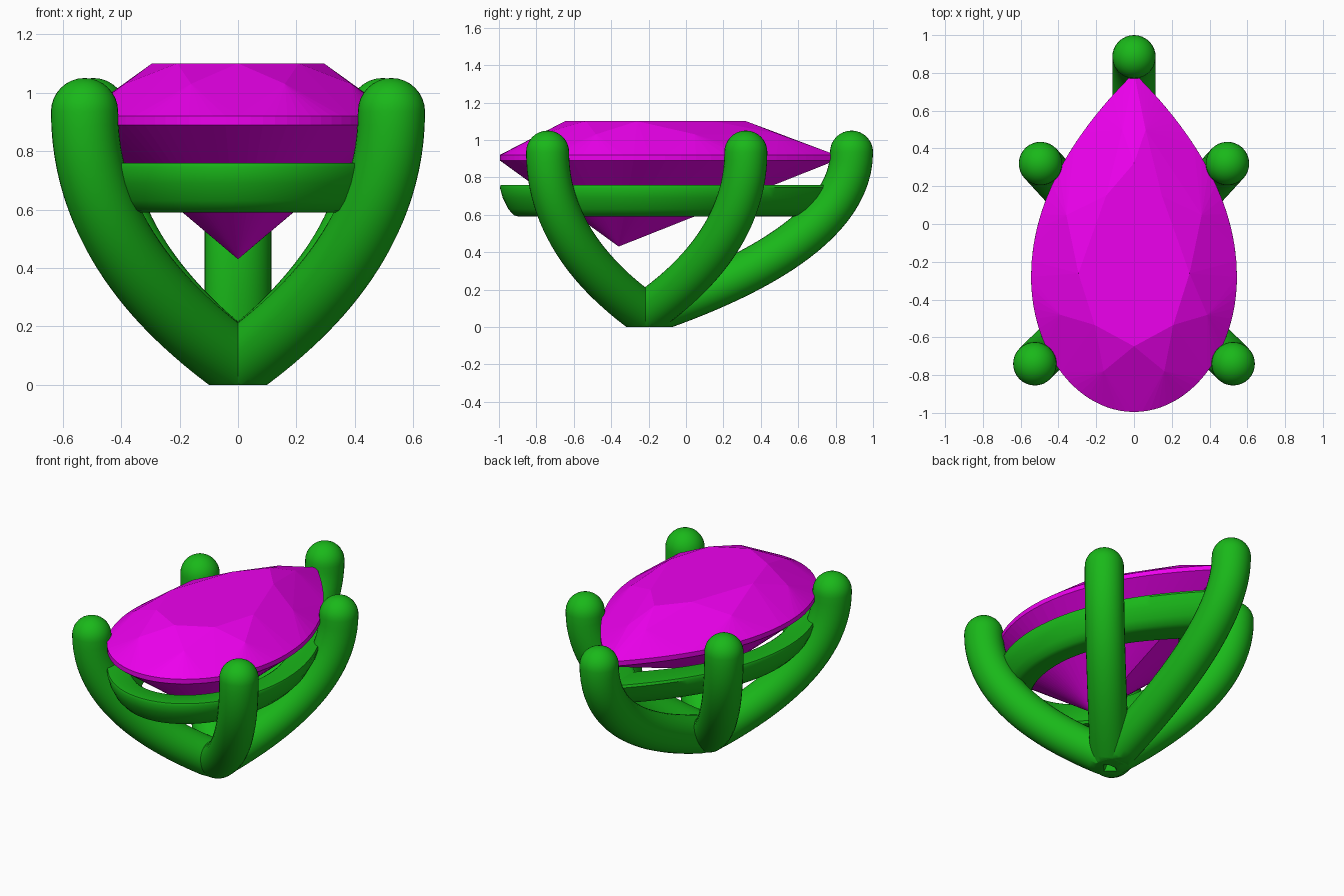
import bpy, bmesh
from math import sin, cos, pi
from mathutils import Vector

if "Cube" in bpy.data.objects:
    bpy.data.objects.remove(bpy.data.objects["Cube"])


def material(name, color):
    m = bpy.data.materials.new(name)
    m.diffuse_color = color
    m.use_nodes = True
    m.node_tree.nodes["Principled BSDF"].inputs["Base Color"].default_value = m.diffuse_color
    return m


GREEN = material("green_metal", (0.01, 0.48, 0.01, 1))
MAGENTA = material("magenta_gem", (0.85, 0.0, 0.85, 1))


def finish(name, bm, mat, smooth=True):
    bmesh.ops.recalc_face_normals(bm, faces=bm.faces[:])
    me = bpy.data.meshes.new(name)
    bm.to_mesh(me)
    bm.free()
    ob = bpy.data.objects.new(name, me)
    bpy.context.collection.objects.link(ob)
    me.materials.append(mat)
    if smooth:
        bpy.ops.object.select_all(action='DESELECT')
        ob.select_set(True)
        bpy.context.view_layer.objects.active = ob
        bpy.ops.object.shade_smooth_by_angle(angle=0.7)
    return ob


def bridge(bm, a, b):
    n = len(a)
    for i in range(n):
        j = (i + 1) % n
        bm.faces.new((a[i], a[j], b[j], b[i]))


# Pear outline: half ellipse at the front, parabolic point at the back
def outline(a, inset=0.0):
    w, s, c = 0.545 - inset, sin(a), cos(a)
    if s < 0:
        return Vector((w * c, -0.28 + (0.715 - inset) * s))
    return Vector((w * c * abs(c), -0.28 + (1.08 - 2 * inset) * s))


# Faceted gem: convex hull of table, crown break points, girdle and culet
def make_gem():
    bm = bmesh.new()
    centre = Vector((0, -0.24))

    def ring(count, scale, z, shift=0.0):
        for k in range(count):
            p = centre + (outline(-pi / 2 + 2 * pi * (k + shift) / count) - centre) * scale
            bm.verts.new((p.x, p.y, z))

    ring(8, 0.54, 1.10)
    ring(8, 0.77, 1.03, 0.5)
    ring(80, 1.0, 0.92)
    ring(80, 1.0, 0.89)
    bm.verts.new((0, -0.36, 0.43))
    res = bmesh.ops.convex_hull(bm, input=bm.verts[:])
    loose = [v for v in bm.verts if not v.link_faces]
    bmesh.ops.delete(bm, geom=loose, context='VERTS')
    bmesh.ops.dissolve_limit(bm, angle_limit=0.005, verts=bm.verts[:], edges=bm.edges[:])
    finish("pear_gem", bm, MAGENTA, smooth=False)


# Prong: round tube on a bezier from the base, domed tip, flat cut at z = 0
def make_prong(name, tip_x, tip_y, r=0.115, sides=32, steps=28):
    base = Vector((0, -0.22, 0))
    reach = Vector((tip_x, tip_y, 0)) - base
    side = reach.normalized().cross(Vector((0, 0, 1)))
    pts = [base + reach * f + Vector((0, 0, z))
           for f, z in ((0, 0.07), (0.4, 0.22), (1, 0.5), (1, 0.935))]
    path = []
    for i in range(steps + 1):
        t = i / steps
        u = 1 - t
        p = pts[0] * u**3 + pts[1] * 3 * u*u*t + pts[2] * 3 * u*t*t + pts[3] * t**3
        d = (pts[1] - pts[0]) * u*u + (pts[2] - pts[1]) * 2 * u*t + (pts[3] - pts[2]) * t*t
        path.append((p, d.normalized(), r))
    for i in range(1, 8):
        a = i / 8 * pi / 2
        path.append((pts[3] + Vector((0, 0, r * sin(a))), Vector((0, 0, 1)), r * cos(a)))

    bm = bmesh.new()
    rings = []
    for p, d, rad in path:
        up = side.cross(d)
        rings.append([bm.verts.new(p + (side * cos(2 * pi * k / sides)
                                        + up * sin(2 * pi * k / sides)) * rad)
                      for k in range(sides)])
    for a, b in zip(rings, rings[1:]):
        bridge(bm, a, b)
    bm.faces.new(rings[0])
    top = bm.verts.new(pts[3] + Vector((0, 0, r)))
    for k in range(sides):
        bm.faces.new((rings[-1][k], rings[-1][(k + 1) % sides], top))
    cut = bmesh.ops.bisect_plane(bm, geom=bm.verts[:] + bm.edges[:] + bm.faces[:],
                                 plane_co=(0, 0, 0), plane_no=(0, 0, -1), clear_outer=True)
    edges = [e for e in cut['geom_cut'] if isinstance(e, bmesh.types.BMEdge)]
    bmesh.ops.holes_fill(bm, edges=edges)
    finish(name, bm, GREEN)


# Rail: slanted rounded section swept round the inset pear outline
def make_rail():
    section = [(0.005, 0.76), (0.0, 0.745), (0.015, 0.69), (0.045, 0.63), (0.075, 0.597),
               (0.1, 0.59), (0.19, 0.59), (0.2, 0.605), (0.14, 0.75), (0.125, 0.76)]
    bm = bmesh.new()
    n = 96
    loops = []
    for k in range(n):
        a = -pi / 2 + 2 * pi * k / n
        loops.append([bm.verts.new((*outline(a, d), z)) for d, z in section])
    for k in range(n):
        bridge(bm, loops[k], loops[(k + 1) % n])
    finish("gallery_rail", bm, GREEN)


make_gem()
make_rail()
for label, s in (("left", -1), ("right", 1)):
    make_prong("front_prong_" + label, s * 0.525, -0.74)
    make_prong("side_prong_" + label, s * 0.495, 0.32)
make_prong("back_prong", 0, 0.885)
